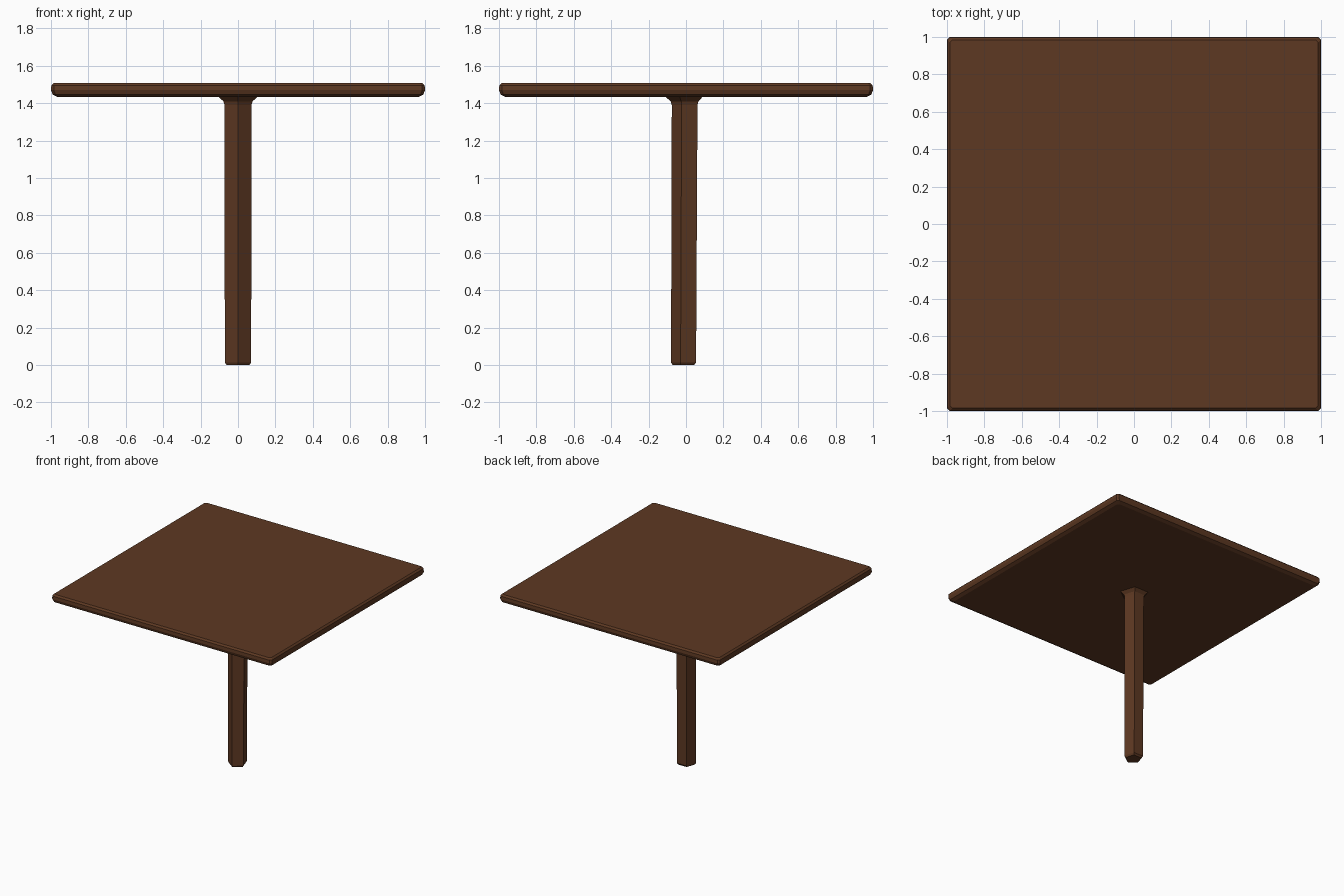
import bpy, bmesh
from math import sin, cos, radians

if "Cube" in bpy.data.objects:
    bpy.data.objects.remove(bpy.data.objects["Cube"])

wood = bpy.data.materials.new("dark_wood")
wood.diffuse_color = (0.11, 0.04, 0.016, 1)
wood.use_nodes = True
wood.node_tree.nodes["Principled BSDF"].inputs["Base Color"].default_value = wood.diffuse_color


def loft(name, rings):
    """Skin a stack of closed rings and cap both ends."""
    bm = bmesh.new()
    loops = [[bm.verts.new(p) for p in ring] for ring in rings]
    n = len(loops[0])
    for a, b in zip(loops, loops[1:]):
        for i in range(n):
            j = (i + 1) % n
            bm.faces.new((a[i], a[j], b[j], b[i]))
    bm.faces.new(loops[0][::-1])
    bm.faces.new(loops[-1])
    bmesh.ops.recalc_face_normals(bm, faces=bm.faces)
    mesh = bpy.data.meshes.new(name)
    bm.to_mesh(mesh)
    bm.free()
    mesh.materials.append(wood)
    obj = bpy.data.objects.new(name, mesh)
    bpy.context.collection.objects.link(obj)
    return obj


def square(h, z, c=0.015):
    """Square ring with small chamfered corners."""
    k = h - c
    return [(h, -k, z), (h, k, z), (k, h, z), (-k, h, z),
            (-h, k, z), (-h, -k, z), (-k, -h, z), (k, -h, z)]


def pentagon(r, z, cy=0.0):
    """Five-sided ring with one corner pointing forward."""
    return [(r * cos(radians(-90 + 72 * i)), cy + r * sin(radians(-90 + 72 * i)), z)
            for i in range(5)]


# Square top with softened edges
loft("table_top", [square(0.965, 1.433), square(0.991, 1.446), square(1.0, 1.47),
                   square(0.998, 1.495), square(0.985, 1.508)])

# Five-sided post, eased at the foot and flaring where it meets the top
loft("post", [pentagon(0.064, 0.0, -0.008), pentagon(0.074, 0.014, -0.006), pentagon(0.076, 1.39),
              pentagon(0.082, 1.41), pentagon(0.112, 1.436)])
